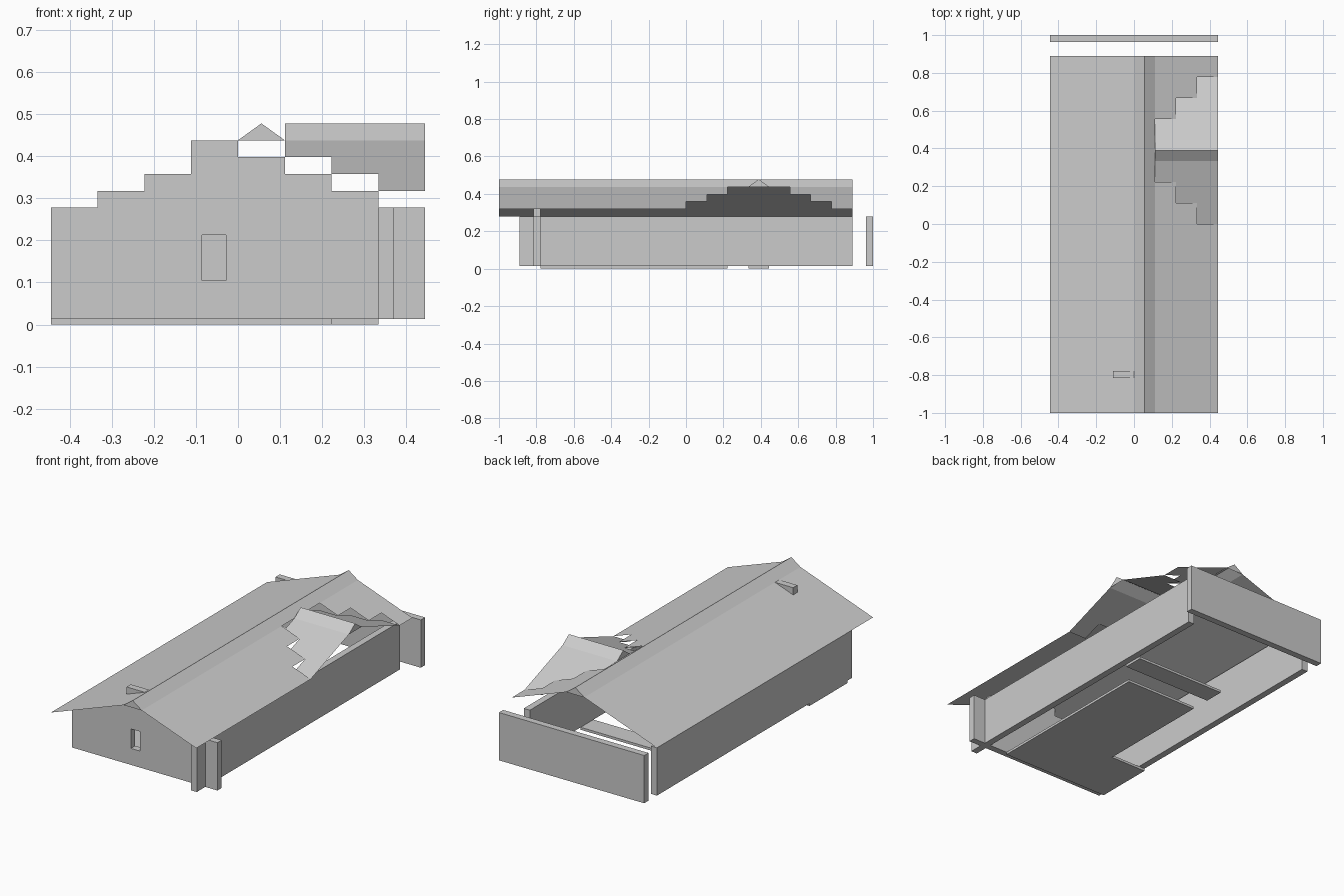
import bpy, bmesh

if "Cube" in bpy.data.objects:
    bpy.data.objects.remove(bpy.data.objects["Cube"])

U = 1 / 9          # roof module
T = 0.037          # wall thickness
B, H = 0.0137, 0.278   # wall bottom and top


def mesh_object(name, verts, faces):
    me = bpy.data.meshes.new(name)
    me.from_pydata(verts, [], faces)
    ob = bpy.data.objects.new(name, me)
    bpy.context.collection.objects.link(ob)
    return ob


def extrude_y(name, profile, y0, y1):
    n = len(profile)
    verts = [(x, y, z) for y in (y0, y1) for x, z in profile]
    faces = [list(range(n)), list(range(n, 2 * n))]
    faces += [[i, (i + 1) % n, (i + 1) % n + n, i + n] for i in range(n)]
    ob = mesh_object(name, verts, faces)
    bm = bmesh.new()
    bm.from_mesh(ob.data)
    bmesh.ops.recalc_face_normals(bm, faces=bm.faces[:])
    bm.to_mesh(ob.data)
    bm.free()
    return ob


def box(name, x0, x1, y0, y1, z0, z1):
    return extrude_y(name, [(x0, z0), (x1, z0), (x1, z1), (x0, z1)], y0, y1)


def sheet(name, quads, extra=()):
    verts, faces = [], []
    for f in list(quads) + list(extra):
        faces.append(list(range(len(verts), len(verts) + len(f))))
        verts += f
    ob = mesh_object(name, verts, faces)
    bm = bmesh.new()
    bm.from_mesh(ob.data)
    for f in bm.faces:
        f.normal_update()
        if f.normal.z < -0.01:
            f.normal_flip()
    bm.to_mesh(ob.data)
    bm.free()
    return ob


# heights: 0.04 for every roof module
def level(n):
    return 0.278 + 0.04 * n


Y0, Y1 = -1.0, 8 * U
RX, RZ = U / 2, 0.478


def strip(x0, z0, x1, z1, y0, y1):
    return [(x0, y0, z0), (x1, y0, z1), (x1, y1, z1), (x0, y1, z0)]


# main roof: left slope, steep ridge, right slope with a stepped opening
main = [strip(-4 * U, level(0), 0, level(4), Y0, Y1),
        strip(0, level(4), RX, RZ, Y0, Y1),
        strip(RX, RZ, U, level(4), Y0, Y1)]
for i in range(1, 4):
    za, zb = level(5 - i), level(4 - i)
    lo, hi = (3 - i) * U, (4 + i) * U
    main.append(strip(i * U, za, (i + 1) * U, zb, Y0, lo))
    main.append(strip(i * U, za, (i + 1) * U, zb, hi, Y1))
caps = [[(0, y, level(4)), (U, y, level(4)), (RX, y, RZ)] for y in (Y0, Y1)]
sheet("main_roof", main, caps)

# cross gable: stepped rows on both sides of its ridge
YC, XE = 3.5 * U, 4 * U
cross = []
for s in (-1, 1):
    for k in range(3):
        x0 = (3 - k) * U
        ya, yb = YC + s * (3.5 - k) * U, YC + s * (2.5 - k) * U
        cross.append([(x0, ya, level(1 + k)), (XE, ya, level(1 + k)),
                      (XE, yb, level(2 + k)), (x0, yb, level(2 + k))])
    yb = YC + s * U / 2
    cross.append([(U, yb, level(4)), (XE, yb, level(4)), (XE, YC, RZ), (U, YC, RZ)])
sheet("cross_gable_roof", cross,
      [[(x, YC - U / 2, level(4)), (x, YC + U / 2, level(4)), (x, YC, RZ)] for x in (U, XE)])

# front wall with stepped gable and a window opening
tops = [level(0), level(1), level(2), level(4), level(3), level(2), level(1)]
profile = [(3 * U, B), (-4 * U, B)]
for i, z in enumerate(tops):
    profile += [((i - 4) * U, z), ((i - 3) * U, z)]
wall = extrude_y("front_wall", profile, -7 * U - T, -7 * U)
cutter = box("window_cutter", -0.085, -0.028, -0.95, -0.7, 0.105, 0.213)
cutter.hide_render = True
cutter.hide_set(True)
mod = wall.modifiers.new("window", "BOOLEAN")
mod.object = cutter
mod.solver = "EXACT"

# straight walls
box("left_wall", -4 * U, -4 * U + T, -7 * U, 8 * U, B, H)
box("right_wall", 3 * U, 3 * U + T, -7 * U, 8 * U, B, H)
box("back_wall", -4 * U, 4 * U, 1 - T, 1, B, H)
box("corner_post", 3 * U, 3 * U + T, -8 * U, -7 * U, B, H)
box("corner_block", 3 * U + T, 4 * U, -7 * U - T, -7 * U, B, H)

# floor panels
box("main_floor", -2 * U, 2 * U, -7 * U, 2 * U, 0, B)
box("side_floor", -4 * U, -2 * U, -7 * U, -4 * U, 0, B)
box("floor_strip", -2 * U, 3 * U, 3 * U, 4 * U, 0, B)
